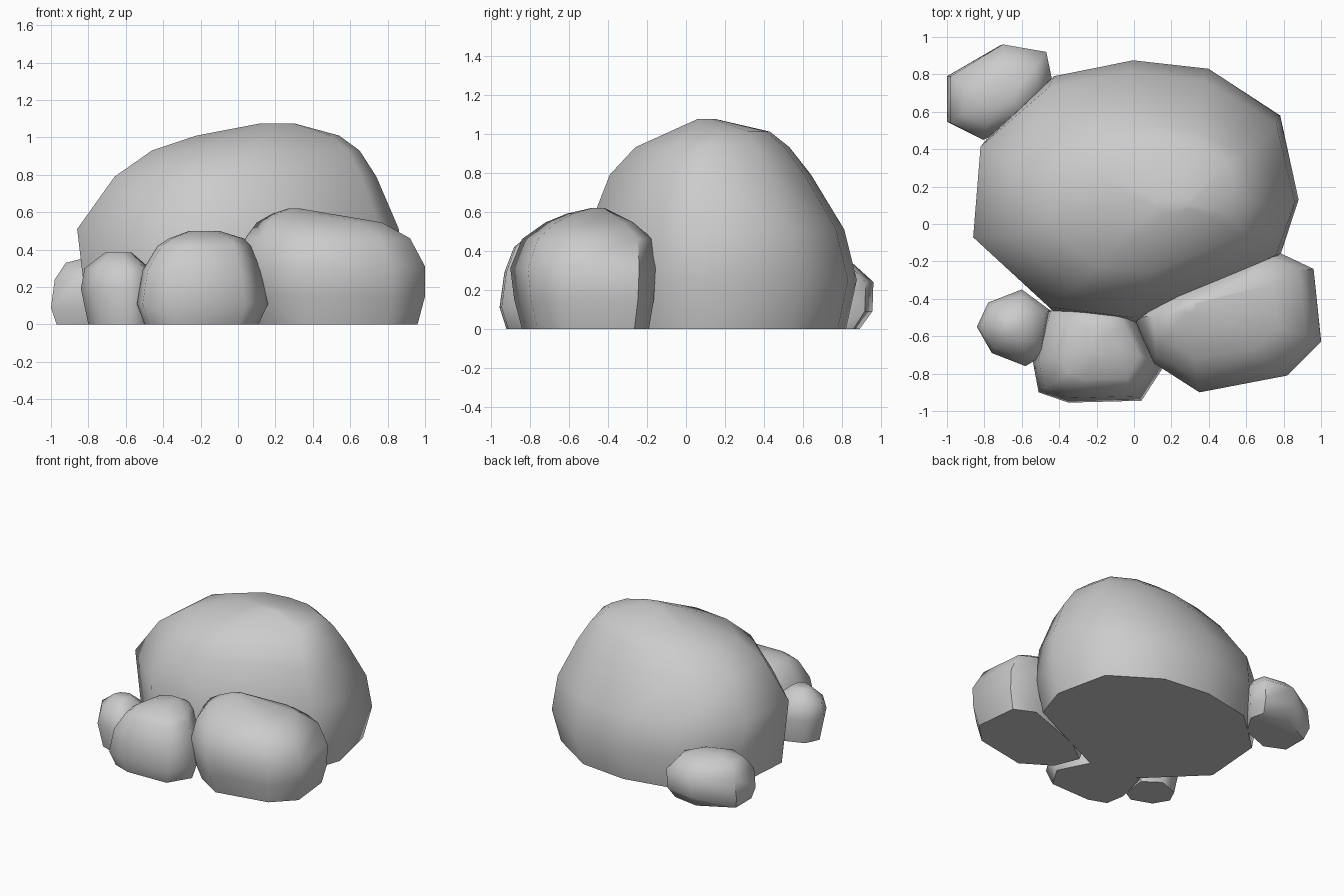
import bpy, bmesh, math


def rock(name, outline, rings):
    """Convex boulder: the plan outline is refitted to each ring (z, x0, x1, y0, y1)."""
    xs, ys = zip(*outline)
    ax, bx, ay, by = min(xs), max(xs), min(ys), max(ys)
    bm = bmesh.new()
    for z, x0, x1, y0, y1 in rings:
        for x, y in outline:
            u, v = (x - ax) / (bx - ax), (y - ay) / (by - ay)
            bm.verts.new((x0 + u * (x1 - x0), y0 + v * (y1 - y0), z))
    res = bmesh.ops.convex_hull(bm, input=bm.verts)
    loose = set(res["geom_interior"]) | set(res["geom_unused"])
    bmesh.ops.delete(bm, geom=[g for g in loose if isinstance(g, bmesh.types.BMVert)],
                     context='VERTS')
    bmesh.ops.dissolve_limit(bm, angle_limit=math.radians(1), verts=bm.verts, edges=bm.edges)
    bmesh.ops.recalc_face_normals(bm, faces=bm.faces)
    me = bpy.data.meshes.new(name)
    bm.to_mesh(me)
    bm.free()
    ob = bpy.data.objects.new(name, me)
    bpy.context.collection.objects.link(ob)
    bpy.ops.object.select_all(action='DESELECT')
    ob.select_set(True)
    bpy.context.view_layer.objects.active = ob
    bpy.ops.object.shade_smooth_by_angle(angle=math.radians(55))


# Large central boulder
rock("main_boulder",
     [(-.86, -.07), (-.82, .45), (-.45, .79), (-.02, .875), (.39, .83), (.78, .58),
      (.88, .13), (.78, -.17), (.0, -.53), (-.45, -.47)],
     [(0, -.80, .82, -.50, .82), (.25, -.83, .88, -.53, .875), (.51, -.86, .86, -.50, .81),
      (.79, -.66, .74, -.39, .64), (.93, -.46, .65, -.26, .53),
      (1.01, -.22, .54, -.08, .43), (1.075, .12, .30, .06, .15)])

# Wide boulder at the front right
rock("front_right_boulder",
     [(.01, -.52), (.22, -.36), (.68, -.22), (.78, -.155), (.96, -.24), (1.0, -.63),
      (.82, -.81), (.35, -.90), (.10, -.74)],
     [(0, .09, .96, -.84, -.19), (.15, .03, 1.0, -.88, -.165), (.31, .01, 1.0, -.90, -.155),
      (.46, .04, .92, -.84, -.17), (.545, .10, .77, -.72, -.27), (.59, .18, .50, -.61, -.36),
      (.62, .27, .33, -.48, -.42)])

# Medium boulder at the front
rock("front_middle_boulder",
     [(-.54, -.74), (-.47, -.47), (-.35, -.42), (-.06, -.42), (.03, -.52), (.16, -.76),
      (.04, -.945), (-.35, -.955), (-.51, -.90)],
     [(0, -.50, .11, -.92, -.42), (.11, -.54, .16, -.955, -.42), (.29, -.51, .12, -.93, -.42),
      (.42, -.43, .07, -.88, -.45), (.46, -.37, .03, -.83, -.48), (.50, -.26, -.10, -.71, -.54)])

# Small stone at the front left
rock("front_left_stone",
     [(-.84, -.55), (-.78, -.42), (-.60, -.35), (-.45, -.46), (-.48, -.70), (-.58, -.76),
      (-.76, -.69)],
     [(0, -.80, -.46, -.72, -.38), (.19, -.84, -.45, -.76, -.35), (.30, -.82, -.47, -.72, -.38),
      (.385, -.71, -.57, -.62, -.48)])

# Small stone at the back left
rock("back_left_stone",
     [(-1.0, .79), (-.71, .96), (-.47, .92), (-.44, .78), (-.56, .56), (-.82, .45), (-1.0, .54)],
     [(0, -.97, -.48, .49, .89), (.09, -1.0, -.45, .46, .955), (.24, -.98, -.44, .45, .96),
      (.33, -.92, -.51, .53, .86), (.36, -.80, -.60, .62, .76)])
